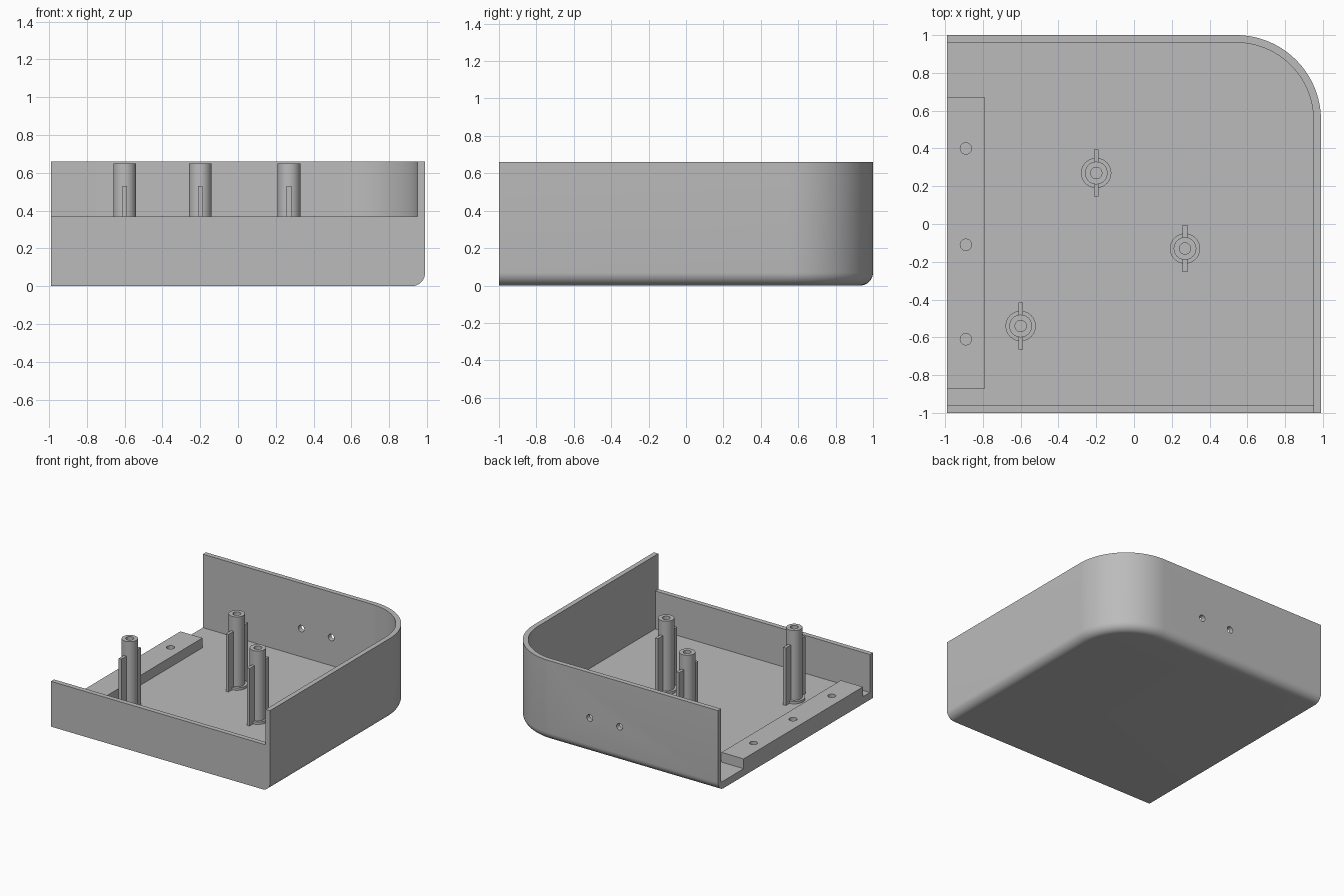
import bpy, bmesh, math
from mathutils import Matrix, Vector

if "Cube" in bpy.data.objects:
    bpy.data.objects.remove(bpy.data.objects["Cube"])

grey = bpy.data.materials.new("plain grey")
grey.use_nodes = True
colour = (0.5, 0.5, 0.5, 1)
grey.diffuse_color = colour
grey.node_tree.nodes["Principled BSDF"].inputs["Base Color"].default_value = colour

X, Y, HEIGHT = 0.99, 1.0, 0.66
WALL, FLOOR, CORNER, FILLET = 0.04, 0.06, 0.45, 0.07
FRONT_TOP = 0.37


def finish(bm, name):
    bmesh.ops.recalc_face_normals(bm, faces=bm.faces)
    mesh = bpy.data.meshes.new(name)
    bm.to_mesh(mesh)
    bm.free()
    mesh.materials.append(grey)
    obj = bpy.data.objects.new(name, mesh)
    bpy.context.collection.objects.link(obj)
    return obj


def activate(obj):
    bpy.ops.object.select_all(action='DESELECT')
    obj.select_set(True)
    bpy.context.view_layer.objects.active = obj


def smooth(obj):
    activate(obj)
    bpy.ops.object.shade_smooth_by_angle(angle=math.radians(30))


def cut(obj, cutter):
    activate(obj)
    cutter.hide_render = True
    mod = obj.modifiers.new("cut", 'BOOLEAN')
    mod.operation, mod.solver, mod.object = 'DIFFERENCE', 'EXACT', cutter
    bpy.ops.object.modifier_apply(modifier=mod.name)
    bpy.data.objects.remove(cutter)


def box(name, lo, hi):
    lo, hi = Vector(lo), Vector(hi)
    bm = bmesh.new()
    bmesh.ops.create_cube(bm, size=1, matrix=Matrix.Translation((lo + hi) / 2)
                          @ Matrix.Diagonal((*(hi - lo), 1)))
    return finish(bm, name)


def drill(name, centre, radius, depth, turn=0):
    bm = bmesh.new()
    bmesh.ops.create_cone(bm, cap_ends=True, segments=32, radius1=radius, radius2=radius,
                          depth=depth, matrix=Matrix.Translation(centre)
                          @ Matrix.Rotation(turn, 4, 'X'))
    return finish(bm, name)


def outline(left, front, inset, steps=32):
    """Plan with one rounded corner at the back, pulled in on the walled sides."""
    r = CORNER - inset
    arc = [math.pi / 2 * i / steps for i in range(steps + 1)]
    return ([(left, front), (X - inset, front)]
            + [(X - CORNER + r * math.cos(a), Y - CORNER + r * math.sin(a)) for a in arc]
            + [(left, Y - inset)])


def loft(name, left, front, layers):
    bm = bmesh.new()
    rings = [[bm.verts.new((x, y, z)) for x, y in outline(left, front, inset)]
             for inset, z in layers]
    bm.faces.new(rings[0])
    bm.faces.new(rings[-1])
    for a, b in zip(rings, rings[1:]):
        for i in range(len(a)):
            j = (i + 1) % len(a)
            bm.faces.new((a[i], a[j], b[j], b[i]))
    return finish(bm, name)


# Case body: rounded lower edge, open left side, low front wall
angles = [math.pi / 2 * i / 8 for i in range(9)]
rounding = [(FILLET * (1 - math.sin(a)), FILLET * (1 - math.cos(a))) for a in angles]
body = loft("case_body", -X, -Y, rounding + [(0, HEIGHT)])
cut(body, loft("cavity_cutter", -X - 0.1, WALL - Y, [(WALL, FLOOR), (WALL, HEIGHT + 0.1)]))
cut(body, box("front_cutter", (-X - 0.1, -Y - 0.1, FRONT_TOP),
              (X - WALL, 0, HEIGHT + 0.1)))

# Two screw holes through the back wall
for x in (-0.1, 0.17):
    cut(body, drill("wall_drill", (x, Y, 0.29), 0.027, 0.2, math.pi / 2))
smooth(body)

# Mounting rail along the open side, with three blind holes
rail = box("mounting_rail", (-X, -0.87, FLOOR - 0.01), (-0.79, 0.67, 0.14))
for y in (0.4, -0.11, -0.61):
    cut(rail, drill("rail_drill", (-0.89, y, 0.13), 0.03, 0.12))
smooth(rail)


# Hollow screw posts with a foot ring, each braced by two fins
def post(name, x, y):
    top, foot, base = 0.65, FLOOR + 0.02, FLOOR - 0.01
    profile = [(0, 0.2), (0.03, 0.2), (0.03, top), (0.06, top),
               (0.06, foot), (0.08, foot), (0.08, base), (0, base)]
    bm = bmesh.new()
    verts = [bm.verts.new((r, 0, z)) for r, z in profile]
    edges = [bm.edges.new(pair) for pair in zip(verts, verts[1:])]
    bmesh.ops.spin(bm, geom=verts + edges, cent=(0, 0, 0), axis=(0, 0, 1),
                   angle=math.tau, steps=40)
    bmesh.ops.remove_doubles(bm, verts=bm.verts, dist=0.0005)
    obj = finish(bm, name)
    obj.location = (x, y, 0)
    smooth(obj)
    for side, label in ((-1, "front"), (1, "back")):
        ends = sorted((y + side * 0.05, y + side * 0.125))
        box(f"{name}_{label}_fin", (x - 0.012, ends[0], base), (x + 0.012, ends[1], 0.53))


post("back_post", -0.2, 0.27)
post("middle_post", 0.27, -0.13)
post("front_post", -0.6, -0.54)
